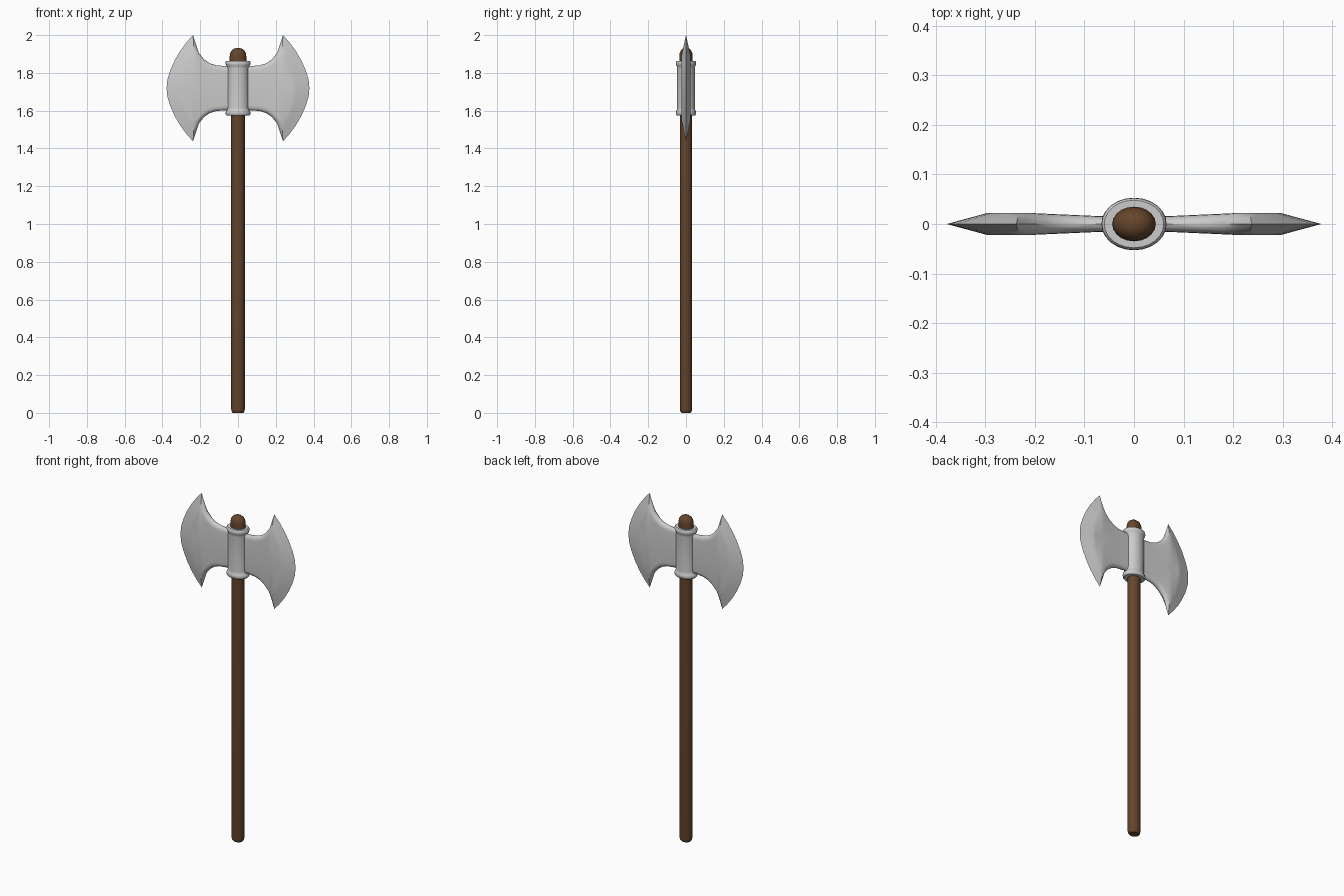
import bpy, bmesh, math

if "Cube" in bpy.data.objects:
    bpy.data.objects.remove(bpy.data.objects["Cube"])

wood = bpy.data.materials.new("wood")
wood.diffuse_color = (0.13, 0.06, 0.025, 1)
wood.use_nodes = True
wood.node_tree.nodes["Principled BSDF"].inputs["Base Color"].default_value = wood.diffuse_color


def finish(bm, name, angle, mat=None):
    bmesh.ops.recalc_face_normals(bm, faces=bm.faces)
    me = bpy.data.meshes.new(name)
    bm.to_mesh(me)
    bm.free()
    ob = bpy.data.objects.new(name, me)
    bpy.context.collection.objects.link(ob)
    if mat:
        me.materials.append(mat)
    bpy.ops.object.select_all(action='DESELECT')
    ob.select_set(True)
    bpy.context.view_layer.objects.active = ob
    bpy.ops.object.shade_smooth_by_angle(angle=math.radians(angle))
    return ob


def lathe(name, profile, sides, angle, mat=None):
    """Closed elliptical lathe; profile rows are (x radius, y radius, z)."""
    bm = bmesh.new()
    rings = []
    for rx, ry, z in profile:
        rings.append([bm.verts.new((rx * math.cos(math.tau * k / sides),
                                    ry * math.sin(math.tau * k / sides), z))
                      for k in range(sides)])
    for a, b in zip(rings, rings[1:]):
        for k in range(sides):
            n = (k + 1) % sides
            bm.faces.new((a[k], a[n], b[n], b[k]))
    bm.faces.new(rings[0])
    bm.faces.new(rings[-1])
    return finish(bm, name, angle, mat)


# Wooden shaft with a chamfered foot
lathe("handle", [(0.028, 0.024, 0), (0.034, 0.030, 0.008), (0.036, 0.032, 0.02),
                 (0.036, 0.032, 1.84)], 20, 40, wood)

# Rounded shaft end above the collar
lathe("handle_cap", [(0.044, 0.035, 1.83), (0.044, 0.035, 1.888), (0.041, 0.033, 1.905),
                     (0.033, 0.027, 1.92), (0.020, 0.016, 1.929), (0.006, 0.005, 1.932)],
      20, 50, wood)

# Metal collar with flared rims
ZC = 1.719
upper = [(0.056, 0.047, 0.105), (0.058, 0.048, 0.115), (0.063, 0.052, 0.121),
         (0.066, 0.053, 0.130), (0.065, 0.052, 0.140), (0.060, 0.048, 0.145)]
collar = [(x, y, ZC - z) for x, y, z in reversed(upper)]
collar += [(x, y, ZC + z) for x, y, z in upper]
lathe("collar", collar, 24, 45)

# Twin blades: one octant (outline x, z, ridge x, z), mirrored on all axes
stations = [
    (.030, .117, .030, .090), (.070, .117, .070, .090), (.115, .121, .120, .094),
    (.150, .132, .158, .104), (.180, .153, .190, .125), (.207, .187, .216, .158),
    (.238, .281, .232, .180), (.270, .246, .246, .165), (.305, .199, .262, .138),
    (.335, .148, .276, .104), (.359, .094, .287, .068), (.374, .045, .293, .033),
    (.378, 0, .295, 0)]
bm = bmesh.new()
cols = []
for i, (ox, oz, rx, rz) in enumerate(stations):
    h = min(0.015 + 0.045 * max(rx - 0.05, 0), 0.0225)
    # neck edge is rounded, cutting edge is a straight bevel
    if i < 5:
        steps = [(0, 0), (.08, .4), (.3, .74), (.6, .93), (1, 1)]
    elif i == 5:
        steps = [(0, 0), (.15, .35), (.4, .68), (.7, .88), (1, 1)]
    else:
        steps = [(t / 4, t / 4) for t in range(5)]
    col = [bm.verts.new((ox + (rx - ox) * t, -h * y, oz + (rz - oz) * t))
           for t, y in steps]
    col.append(bm.verts.new((rx, -h, 0)) if rz > 0 else col[-1])
    cols.append(col)
for a, b in zip(cols, cols[1:]):
    for j in range(5):
        face = list(dict.fromkeys((a[j], b[j], b[j + 1], a[j + 1])))
        # the cutting edge meets its mirror image on the centre line
        bm.faces.new(face)
bmesh.ops.recalc_face_normals(bm, faces=bm.faces)
mid = cols[3][-2].link_faces[0]
if mid.normal.y > 0:
    bmesh.ops.reverse_faces(bm, faces=bm.faces)
src = bm.copy()
bm.free()
# reflect the octant
for axis in range(3):
    geom = bmesh.ops.duplicate(src, geom=src.verts[:] + src.edges[:] + src.faces[:])["geom"]
    for v in [g for g in geom if isinstance(g, bmesh.types.BMVert)]:
        v.co[axis] *= -1
    bmesh.ops.reverse_faces(src, faces=[g for g in geom if isinstance(g, bmesh.types.BMFace)])
    bmesh.ops.remove_doubles(src, verts=src.verts, dist=1e-5)
blades = finish(src, "blades", 35)
blades.location.z = ZC
